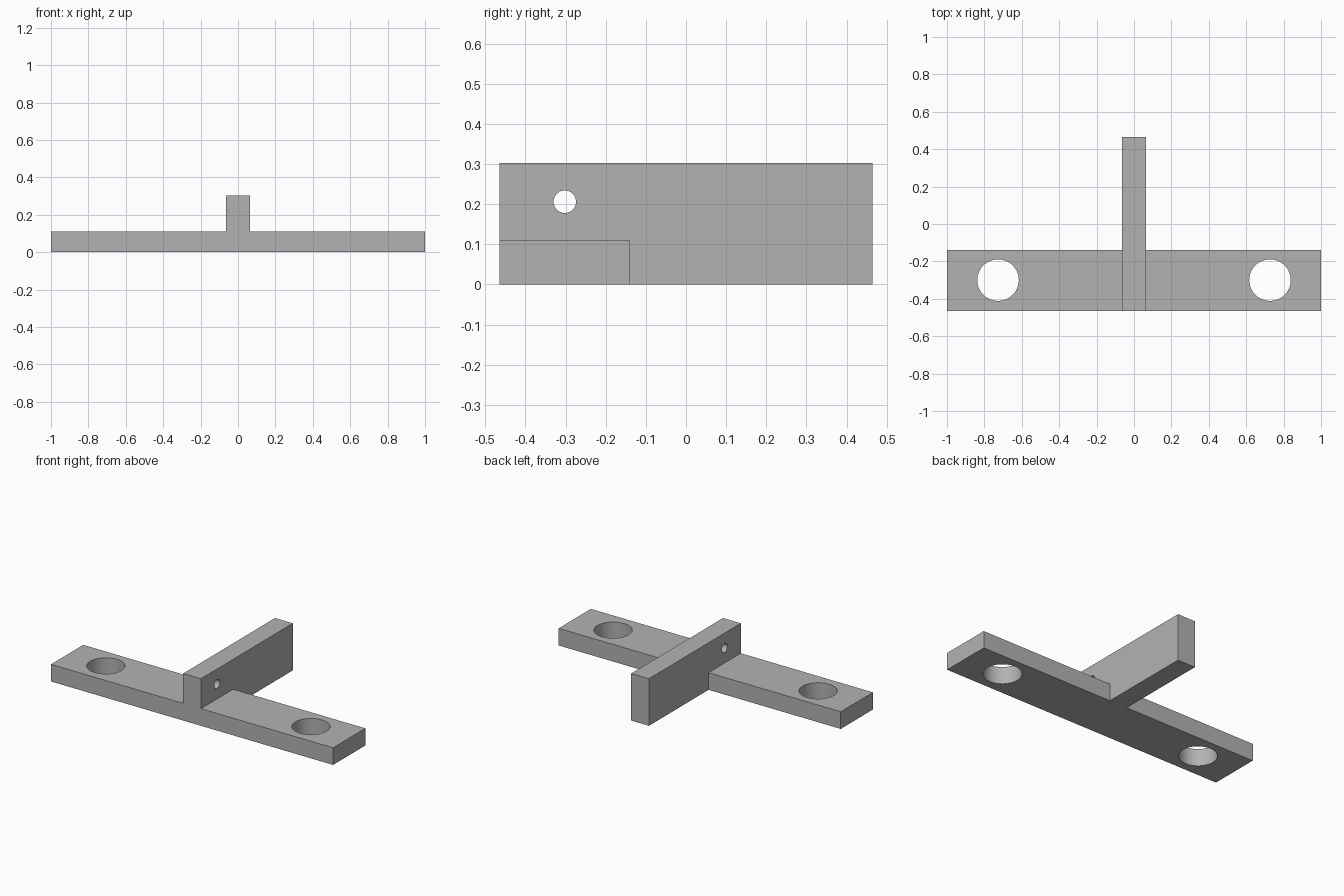
import bpy
import math

if "Cube" in bpy.data.objects:
    bpy.data.objects.remove(bpy.data.objects["Cube"])

grey = bpy.data.materials.new("plain grey")
grey.diffuse_color = (0.45, 0.45, 0.45, 1)
grey.use_nodes = True
grey.node_tree.nodes["Principled BSDF"].inputs["Base Color"].default_value = grey.diffuse_color


def box(name, lo, hi):
    """Axis-aligned box between two corners."""
    bpy.ops.mesh.primitive_cube_add(size=1, location=[(a + b) / 2 for a, b in zip(lo, hi)])
    ob = bpy.context.object
    ob.name = name
    ob.scale = [b - a for a, b in zip(lo, hi)]
    bpy.ops.object.transform_apply(location=True, rotation=True, scale=True)
    ob.data.materials.append(grey)
    return ob


def cylinder(name, radius, depth, loc, rot=(0, 0, 0)):
    bpy.ops.mesh.primitive_cylinder_add(vertices=64, radius=radius, depth=depth,
                                        location=loc, rotation=rot)
    ob = bpy.context.object
    ob.name = name
    ob.data.materials.append(grey)
    return ob


def combine(target, other, operation):
    """Apply a boolean and remove the helper object."""
    mod = target.modifiers.new(operation.lower(), 'BOOLEAN')
    mod.operation = operation
    mod.solver = 'EXACT'
    mod.object = other
    bpy.context.view_layer.objects.active = target
    bpy.ops.object.modifier_apply(modifier=mod.name)
    bpy.data.objects.remove(other)


# Flat mounting plate joined with the upright rib
bracket = box("bracket", (-1, -0.465, 0), (1, -0.139, 0.11))
rib = box("rib", (-0.063, -0.465, 0), (0.063, 0.465, 0.302))
combine(bracket, rib, 'UNION')

# Two large mounting holes through the plate
for x in (-0.727, 0.727):
    combine(bracket, cylinder("mounting_hole", 0.111, 0.5, (x, -0.3, 0.05)), 'DIFFERENCE')

# Small cross hole through the rib
combine(bracket, cylinder("pin_hole", 0.028, 0.5, (0, -0.302, 0.206),
                          (0, math.pi / 2, 0)), 'DIFFERENCE')

# Smooth hole walls, crisp edges
bpy.ops.object.select_all(action='DESELECT')
bracket.select_set(True)
bpy.context.view_layer.objects.active = bracket
bpy.ops.object.shade_smooth_by_angle(angle=math.radians(30))
